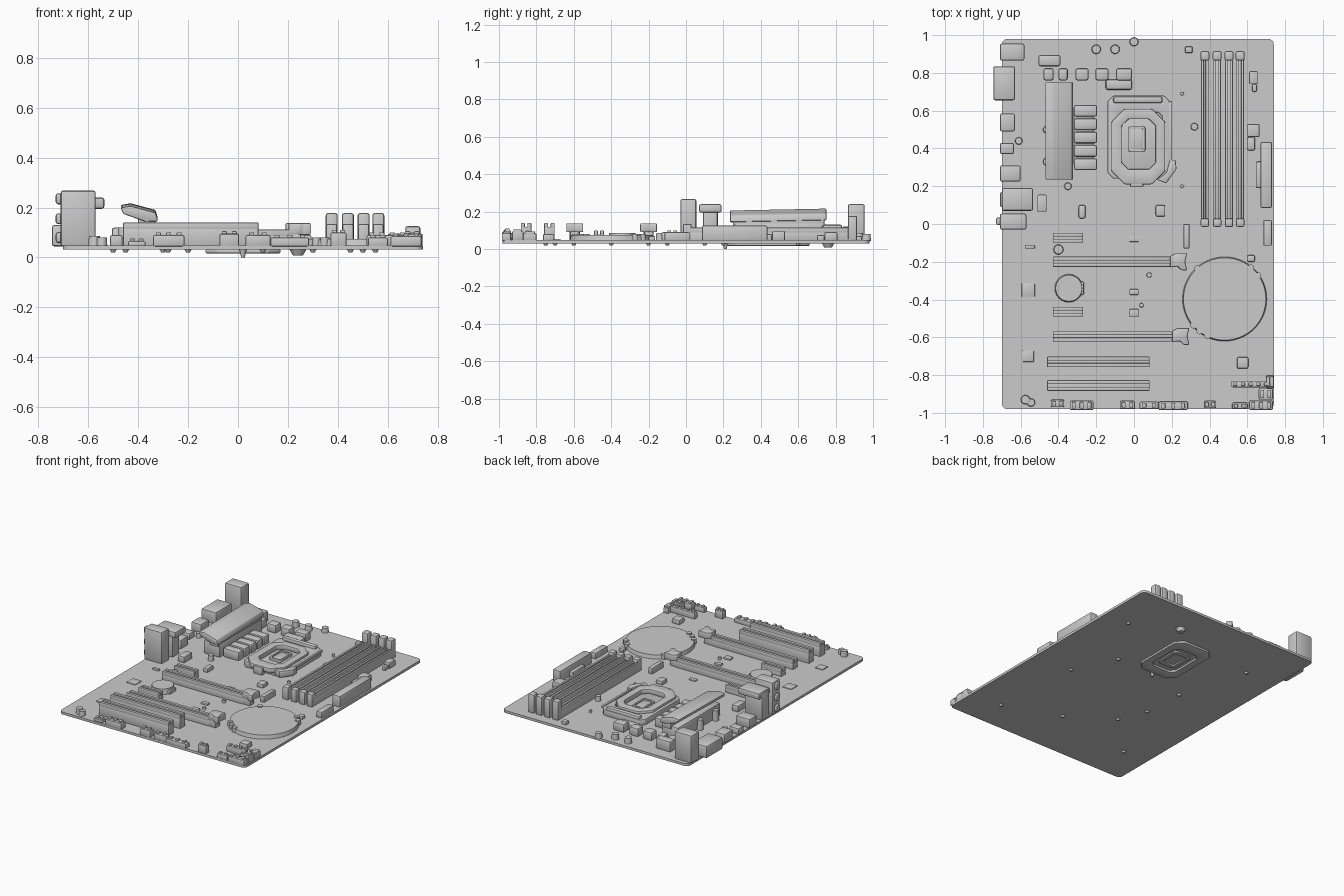
import bpy, bmesh, math
from mathutils import Matrix, Vector

TOP = 0.048  # upper surface of the circuit board


def finish(name, bm, bevel=0.0, seg=2):
    if bevel:
        bmesh.ops.bevel(bm, geom=bm.edges[:], offset=bevel, segments=seg, affect='EDGES', profile=0.5)
    bmesh.ops.recalc_face_normals(bm, faces=bm.faces[:])
    me = bpy.data.meshes.new(name)
    bm.to_mesh(me)
    bm.free()
    ob = bpy.data.objects.new(name, me)
    bpy.context.collection.objects.link(ob)
    return ob


def box(name, x0, x1, y0, y1, z1, z0=TOP - 0.004, bevel=0.007):
    bm = bmesh.new()
    size = Vector((x1 - x0, y1 - y0, z1 - z0))
    mat = Matrix.Translation(((x0 + x1) / 2, (y0 + y1) / 2, (z0 + z1) / 2)) @ Matrix.Diagonal((*size, 1))
    bmesh.ops.create_cube(bm, size=1, matrix=mat)
    return finish(name, bm, min(bevel, min(size) * 0.3))


def disc(name, x, y, r, z1, z0=TOP - 0.004, r2=None, sides=24, axis='Z'):
    bm = bmesh.new()
    mat = Matrix.Translation((x, y, (z0 + z1) / 2))
    bmesh.ops.create_cone(bm, cap_ends=True, segments=sides, radius1=r, radius2=r if r2 is None else r2,
                          depth=z1 - z0, matrix=mat)
    return finish(name, bm)


def prism(name, pts, z0, z1, bevel=0.0):
    bm = bmesh.new()
    f = bm.faces.new([bm.verts.new((x, y, z0)) for x, y in pts])
    ext = bmesh.ops.extrude_face_region(bm, geom=[f])['geom']
    bmesh.ops.translate(bm, vec=(0, 0, z1 - z0), verts=[v for v in ext if isinstance(v, bmesh.types.BMVert)])
    return finish(name, bm, bevel)


def ring(name, outer, inner, z0, z1, bevel=0.006):
    bm = bmesh.new()
    n = len(outer)
    loops = [[bm.verts.new((x, y, z)) for x, y in pts] for pts, z in
             ((outer, z0), (outer, z1), (inner, z1), (inner, z0))]
    for k in range(4):
        a, b = loops[k], loops[(k + 1) % 4]
        for i in range(n):
            j = (i + 1) % n
            bm.faces.new((a[i], a[j], b[j], b[i]))
    return finish(name, bm, bevel)


def chamfered(x0, x1, y0, y1, c):
    return [(x0 + c, y0), (x1 - c, y0), (x1, y0 + c), (x1, y1 - c),
            (x1 - c, y1), (x0 + c, y1), (x0, y1 - c), (x0, y0 + c)]


def rounded(x0, x1, y0, y1, r, n=5):
    pts = []
    for cx, cy, a in ((x1 - r, y1 - r, 0), (x0 + r, y1 - r, 90), (x0 + r, y0 + r, 180), (x1 - r, y0 + r, 270)):
        for i in range(n):
            t = math.radians(a + 90 * i / (n - 1))
            pts.append((cx + r * math.cos(t), cy + r * math.sin(t)))
    return pts


def slot(name, x0, x1, y0, y1, top):
    """Grooved card slot running along its longer side."""
    box(name + "_base", x0, x1, y0, y1, top - 0.022, bevel=0.004)
    if x1 - x0 > y1 - y0:
        w = (y1 - y0) * 0.38
        rails = ((x0, x1, y0, y0 + w), (x0, x1, y1 - w, y1))
    else:
        w = (x1 - x0) * 0.38
        rails = ((x0, x0 + w, y0, y1), (x1 - w, x1, y0, y1))
    for r in rails:
        box(name + "_rail", *r, top, top - 0.03, 0.004)


# Circuit board
prism("circuit_board", rounded(-0.70, 0.74, -0.98, 0.98, 0.03), 0.031, TOP)

# Rear ports along the left edge
for x0, x1, y0, y1, z in ((-0.71, -0.58, 0.865, 0.955, 0.24), (-0.745, -0.63, 0.655, 0.835, 0.13),
                          (-0.71, -0.63, 0.49, 0.585, 0.11), (-0.71, -0.635, 0.37, 0.43, 0.09),
                          (-0.71, -0.60, 0.225, 0.31, 0.11), (-0.71, -0.57, 0.09, 0.17, 0.23),
                          (-0.71, -0.57, -0.03, 0.055, 0.268)):
    box("rear_port", x0, x1, y0, y1, z, bevel=0.01)
box("port_overhang", -0.70, -0.535, 0.07, 0.19, 0.24, 0.195, 0.01)
for z in (0.08, 0.155, 0.235):
    box("port_knob", -0.73, -0.69, -0.005, 0.035, z + 0.022, z - 0.022, 0.01)

# Tilted heat sink, its support and the row of chokes
bm = bmesh.new()
sec = [(-0.47, 0.205), (-0.43, 0.212), (-0.33, 0.185), (-0.32, 0.15), (-0.37, 0.148), (-0.46, 0.18)]
ends = [[bm.verts.new((x, y, z + (y - 0.5) * 0.02)) for x, z in sec] for y in (0.235, 0.75)]
bm.faces.new(ends[0])
bm.faces.new(ends[1][::-1])
for i in range(6):
    j = (i + 1) % 6
    bm.faces.new((ends[0][i], ends[0][j], ends[1][j], ends[1][i]))
finish("heat_sink_slab", bm, 0.006)
box("heat_sink_body", -0.45, -0.325, 0.26, 0.73, 0.14, bevel=0.01)
box("heat_sink_neck", -0.40, -0.33, 0.25, 0.74, 0.165, 0.12)
box("choke_bed", -0.32, -0.215, 0.31, 0.62, 0.095)
for i in range(5):
    box("choke", -0.318, -0.195, 0.285 + i * 0.071, 0.347 + i * 0.071, 0.11, bevel=0.012)
for x0, x1 in ((-0.48, -0.425), (-0.40, -0.35), (-0.31, -0.24), (-0.205, -0.135), (-0.095, -0.01)):
    box("top_choke", x0, x1, 0.76, 0.825, 0.105, bevel=0.012)
box("top_choke_side", -0.15, -0.01, 0.71, 0.765, 0.085, bevel=0.012)
box("power_plug_top", -0.505, -0.39, 0.835, 0.895, 0.12, bevel=0.01)

# Processor socket
ring("socket_frame", chamfered(-0.14, 0.19, 0.24, 0.68, 0.03), chamfered(-0.085, 0.15, 0.28, 0.59, 0.02),
     TOP - 0.004, 0.088)
ring("socket_cover", chamfered(-0.12, 0.165, 0.21, 0.61, 0.07), chamfered(-0.065, 0.115, 0.29, 0.555, 0.035),
     0.07, 0.104)
box("socket_bed", -0.10, 0.16, 0.27, 0.60, 0.068)
ring("socket_centre", chamfered(-0.03, 0.06, 0.38, 0.52, 0.01), chamfered(-0.018, 0.048, 0.395, 0.505, 0.006),
     0.06, 0.085, 0.003)
box("socket_centre_fill", -0.022, 0.052, 0.39, 0.51, 0.077, 0.06)
box("socket_hinge", -0.11, 0.15, 0.64, 0.675, 0.108, bevel=0.012)
box("socket_lever", 0.185, 0.202, 0.28, 0.65, 0.095, 0.075)
prism("lever_handle", [(0.12, 0.235), (0.17, 0.215), (0.225, 0.29), (0.22, 0.34), (0.19, 0.34), (0.17, 0.27)],
      0.055, 0.10, 0.006)
box("socket_tab", -0.02, 0.05, 0.195, 0.225, 0.10)

# Memory slots with end latches
for x in (0.375, 0.44, 0.503, 0.562):
    slot("memory_slot", x - 0.02, x + 0.02, 0.02, 0.87, 0.115)
    box("memory_latch_rear", x - 0.024, x + 0.024, 0.865, 0.915, 0.178, bevel=0.01)
    box("memory_latch_front", x - 0.022, x + 0.022, -0.015, 0.03, 0.135, bevel=0.008)

# Expansion slots
for y, dx in ((-0.2, 0.0), (-0.595, 0.012)):
    slot("long_slot", -0.43, 0.20 + dx, y - 0.027, y + 0.027, 0.112)
    s = 0.045
    x = 0.19 + dx
    prism("slot_clip", [(x, y - 0.03), (x + 0.04, y - 0.025), (x + 0.06, y - s), (x + 0.092, y - s),
                        (x + 0.08, y), (x + 0.092, y + s), (x + 0.03, y + s), (x, y + 0.03)], 0.09, 0.138, 0.007)
    box("slot_clip_foot", x, x + 0.06, y - 0.025, y + 0.025, 0.10)
for y in (-0.073, -0.465):
    slot("short_slot", -0.43, -0.27, y - 0.026, y + 0.026, 0.1)
for y in (-0.73, -0.855):
    slot("card_slot", -0.46, 0.082, y - 0.028, y + 0.028, 0.14)

# Coin battery and round chipset cooler
disc("battery", -0.345, -0.34, 0.075, 0.085, r2=0.07)
box("battery_clip", -0.31, -0.265, -0.375, -0.305, 0.075)
disc("chipset_cooler", 0.48, -0.397, 0.224, 0.074, sides=64, r2=0.218)
for a in (35, 50, 132, 220, 232, 245):
    t = math.radians(a)
    disc("cooler_notch", 0.48 + 0.215 * math.cos(t), -0.397 + 0.215 * math.sin(t), 0.018, 0.08, sides=12)

# Right-edge connectors
box("main_power_plug", 0.67, 0.73, 0.085, 0.435, 0.125, bevel=0.008)
box("main_power_latch", 0.645, 0.68, 0.19, 0.33, 0.085)
for x0, x1, y0, y1, z in ((0.60, 0.665, 0.46, 0.53, 0.095), (0.60, 0.64, 0.39, 0.46, 0.08),
                          (0.61, 0.655, 0.74, 0.81, 0.09), (0.625, 0.65, 0.70, 0.74, 0.075),
                          (0.685, 0.73, -0.115, 0.02, 0.09), (0.60, 0.64, -0.20, -0.165, 0.07),
                          (0.262, 0.294, -0.13, 0.0, 0.09), (0.27, 0.31, 0.905, 0.94, 0.07)):
    box("side_connector", x0, x1, y0, y1, z)

# Headers along the front edge
for x0, x1, y0, y1, z in ((-0.34, -0.215, -0.985, -0.935, 0.09), (-0.44, -0.37, -0.97, -0.93, 0.065),
                          (-0.075, 0.005, -0.98, -0.935, 0.095), (0.03, 0.13, -0.98, -0.94, 0.09),
                          (0.13, 0.285, -0.985, -0.94, 0.08), (0.37, 0.435, -0.975, -0.935, 0.1),
                          (0.52, 0.60, -0.98, -0.945, 0.08), (0.61, 0.735, -0.985, -0.935, 0.085),
                          (0.515, 0.72, -0.865, -0.83, 0.09), (0.66, 0.735, -0.93, -0.87, 0.095),
                          (0.70, 0.738, -0.87, -0.80, 0.085)):
    box("front_header", x0, x1, y0, y1, z)
    n = max(2, int((x1 - x0) / 0.04))
    for i in range(n):
        cx = x0 + (i + 0.5) * (x1 - x0) / n
        box("header_pin", cx - 0.01, cx + 0.01, y0 + 0.008, y1 - 0.008, z + 0.01, z - 0.01, 0.003)

# Small chips
for x, y, w, d, z in ((0.575, -0.735, 0.06, 0.06, 0.08), (-0.487, 0.11, 0.05, 0.09, 0.09),
                      (-0.275, 0.065, 0.035, 0.07, 0.075), (0.14, 0.07, 0.05, 0.06, 0.075),
                      (-0.55, -0.12, 0.05, 0.02, 0.06), (-0.56, -0.35, 0.07, 0.07, 0.054),
                      (-0.56, -0.70, 0.06, 0.06, 0.054), (0.0, -0.36, 0.05, 0.03, 0.06),
                      (0.0, -0.47, 0.05, 0.04, 0.06), (0.0, -0.08, 0.05, 0.03, 0.056)):
    box("chip", x - w / 2, x + w / 2, y - d / 2, y + d / 2, z)

# Round capacitors
for x, y, r, z in ((-0.2, 0.925, 0.025, 0.085), (-0.1, 0.925, 0.025, 0.085), (-0.61, 0.44, 0.02, 0.08),
                   (0.32, 0.515, 0.02, 0.08), (-0.35, 0.2, 0.02, 0.085), (-0.4, -0.135, 0.027, 0.085),
                   (-0.575, -0.93, 0.025, 0.085), (-0.545, -0.945, 0.022, 0.08), (-0.46, 0.33, 0.022, 0.12),
                   (-0.46, 0.5, 0.022, 0.12), (0.255, 0.69, 0.01, 0.065), (0.255, 0.2, 0.01, 0.065),
                   (0.0, 0.965, 0.024, 0.08), (0.08, -0.27, 0.014, 0.065), (0.04, -0.43, 0.012, 0.065)):
    disc("capacitor", x, y, r, z, r2=r * 0.88, sides=16)

# Underside back plate and solder bumps
ring("back_plate", chamfered(-0.13, 0.17, 0.22, 0.66, 0.05), chamfered(-0.075, 0.115, 0.30, 0.57, 0.03),
     0.016, 0.034)
ring("back_plate_inner", chamfered(-0.05, 0.09, 0.34, 0.53, 0.02), chamfered(-0.025, 0.065, 0.37, 0.50, 0.01),
     0.022, 0.034, 0.003)
disc("back_bump", 0.24, 0.76, 0.02, 0.034, 0.008, r2=0.035, sides=16)
disc("back_pin", 0.02, 0.21, 0.007, 0.034, 0.0, r2=0.015, sides=12)
for x, y in ((-0.45, 0.6), (-0.3, 0.1), (0.3, 0.2), (0.45, -0.1), (-0.2, -0.4), (0.1, -0.6), (-0.5, -0.7),
             (0.5, -0.75), (-0.28, -0.2), (0.55, 0.6)):
    disc("solder_bump", x, y, 0.008, 0.034, 0.02, r2=0.016, sides=10)

bpy.ops.object.select_all(action='SELECT')
bpy.context.view_layer.objects.active = bpy.data.objects["circuit_board"]
bpy.ops.object.shade_smooth_by_angle(angle=math.radians(35))
